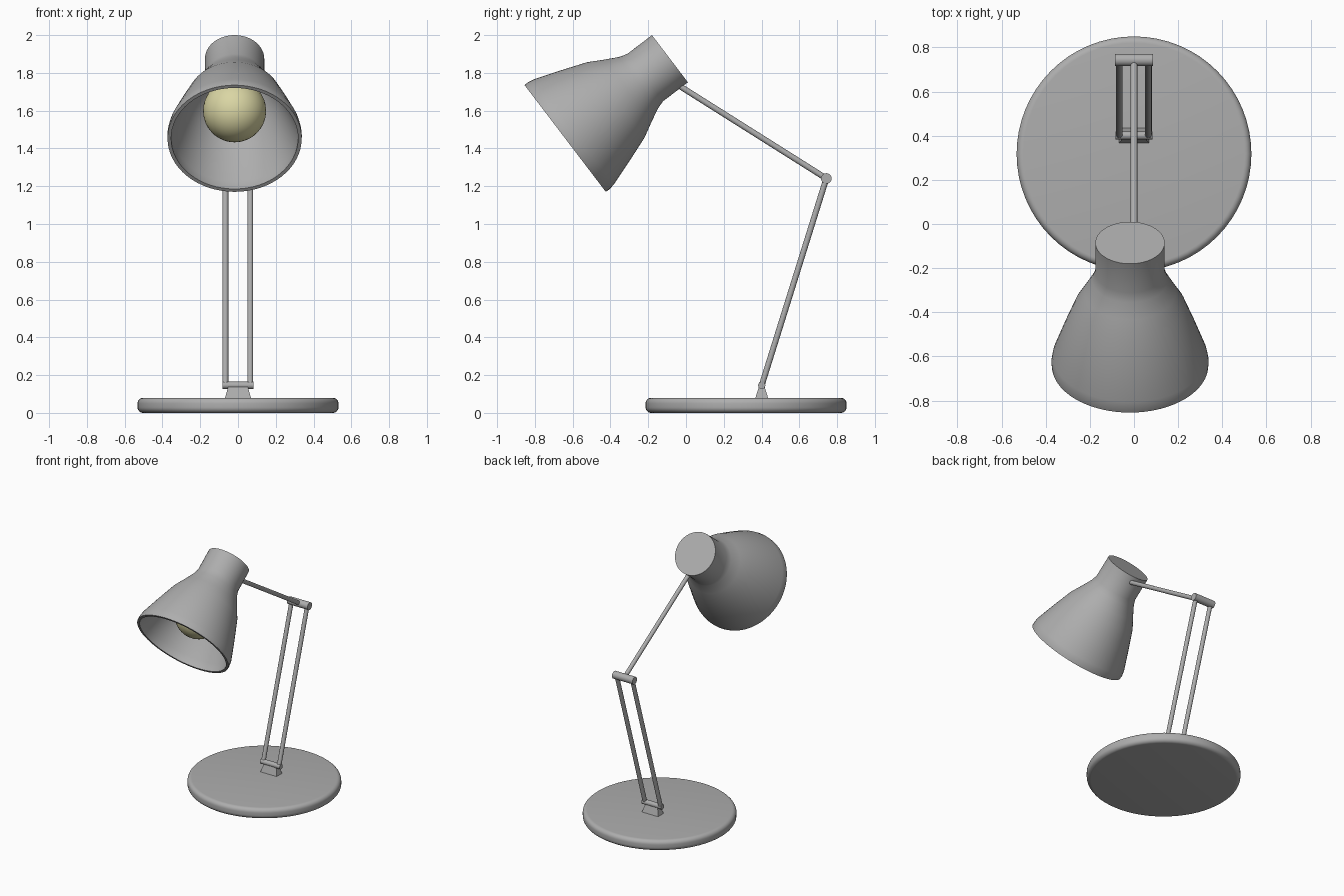
import bpy, bmesh, math
from mathutils import Vector, Matrix

if "Cube" in bpy.data.objects:
    bpy.data.objects.remove(bpy.data.objects["Cube"])


def material(name, color):
    m = bpy.data.materials.new(name)
    m.diffuse_color = (*color, 1)
    m.use_nodes = True
    m.node_tree.nodes["Principled BSDF"].inputs["Base Color"].default_value = m.diffuse_color
    return m


GREY = material("grey_metal", (0.42, 0.42, 0.42))
YELLOW = material("warm_bulb", (0.70, 0.67, 0.37))


def finish(bm, name, mat, matrix=Matrix(), angle=35):
    bmesh.ops.remove_doubles(bm, verts=bm.verts, dist=1e-5)
    bmesh.ops.recalc_face_normals(bm, faces=bm.faces)
    bm.transform(matrix)
    me = bpy.data.meshes.new(name)
    bm.to_mesh(me)
    bm.free()
    me.materials.append(mat)
    ob = bpy.data.objects.new(name, me)
    bpy.context.collection.objects.link(ob)
    bpy.ops.object.select_all(action='DESELECT')
    ob.select_set(True)
    bpy.context.view_layer.objects.active = ob
    bpy.ops.object.shade_smooth_by_angle(angle=math.radians(angle))
    return ob


def lathe(name, profile, mat, matrix=Matrix(), sides=64):
    """Turn (height, radius) points around local z."""
    bm = bmesh.new()
    rings = []
    for h, r in profile:
        if r == 0:
            rings.append([bm.verts.new((0, 0, h))] * sides)
        else:
            rings.append([bm.verts.new((r * math.cos(a), r * math.sin(a), h))
                          for a in (2 * math.pi * i / sides for i in range(sides))])
    for lo, hi in zip(rings, rings[1:]):
        for i in range(sides):
            j = (i + 1) % sides
            quad = list(dict.fromkeys((lo[i], lo[j], hi[j], hi[i])))
            if len(quad) > 2:
                bm.faces.new(quad)
    return finish(bm, name, mat, matrix)


def along(start, direction):
    return Matrix.Translation(start) @ Vector(direction).to_track_quat('Z', 'Y').to_matrix().to_4x4()


def rod(name, a, b, r):
    d = Vector(b) - Vector(a)
    return lathe(name, [(0, 0), (0, r), (d.length, r), (d.length, 0)], GREY, along(a, d), 24)


# Round base with softened edges
R, H, E = 0.532, 0.08, 0.03
arc = [math.radians(a) for a in range(0, 91, 15)]
base = [(0, 0)]
base += [(E - E * math.cos(a), R - E + E * math.sin(a)) for a in arc]
base += [(H - E + E * math.sin(a), R - E + E * math.cos(a)) for a in arc]
base += [(H, 0)]
lathe("base", base, GREY, Matrix.Translation((0, 0.318, 0)))

# Tapered bracket under the lower hinge
bm = bmesh.new()
bmesh.ops.create_cube(bm, size=2)
for v in bm.verts:
    top = v.co.z > 0
    v.co = (v.co.x * (0.05 if top else 0.07),
            0.401 + v.co.y * (0.013 if top else 0.035), 0.145 if top else 0.075)
finish(bm, "bracket", GREY)

# Hinges and arms
rod("lower_hinge", (-0.083, 0.401, 0.146), (0.083, 0.401, 0.146), 0.019)
rod("elbow_hinge", (-0.087, 0.743, 1.241), (0.085, 0.743, 1.241), 0.028)
for side, x in (("left", -0.067), ("right", 0.065)):
    rod("lower_arm_" + side, (x, 0.401, 0.146), (x, 0.743, 1.241), 0.0155)
rod("upper_arm", (0, 0.743, 1.241), (0, -0.06, 1.747), 0.0155)

# Lamp shade: outer skin, rim, then inner skin
head = along((-0.018, -0.085, 1.875), (0, -0.796, -0.606))
outer = [(0, 0.157), (0.165, 0.157), (0.21, 0.171), (0.28, 0.207), (0.36, 0.251),
         (0.5, 0.302), (0.64, 0.350), (0.675, 0.356), (0.697, 0.355)]
inner = [(max(h, 0.02), r - 0.02) for h, r in outer[:-1]]
lathe("lamp_shade", [(0, 0)] + outer + [(0.697, 0.336)] + inner[::-1] + [(0.02, 0)], GREY, head)

# Bulb with its hidden socket
r = 0.167
ball = [(0.455 - r * math.cos(math.pi * i / 20), r * math.sin(math.pi * i / 20)) for i in range(1, 20)]
lathe("bulb", [(0.455 - r, 0)] + ball + [(0.455 + r, 0)], YELLOW, head, 40)
lathe("bulb_socket", [(0.01, 0), (0.01, 0.06), (0.31, 0.06), (0.31, 0)], GREY, head, 32)
